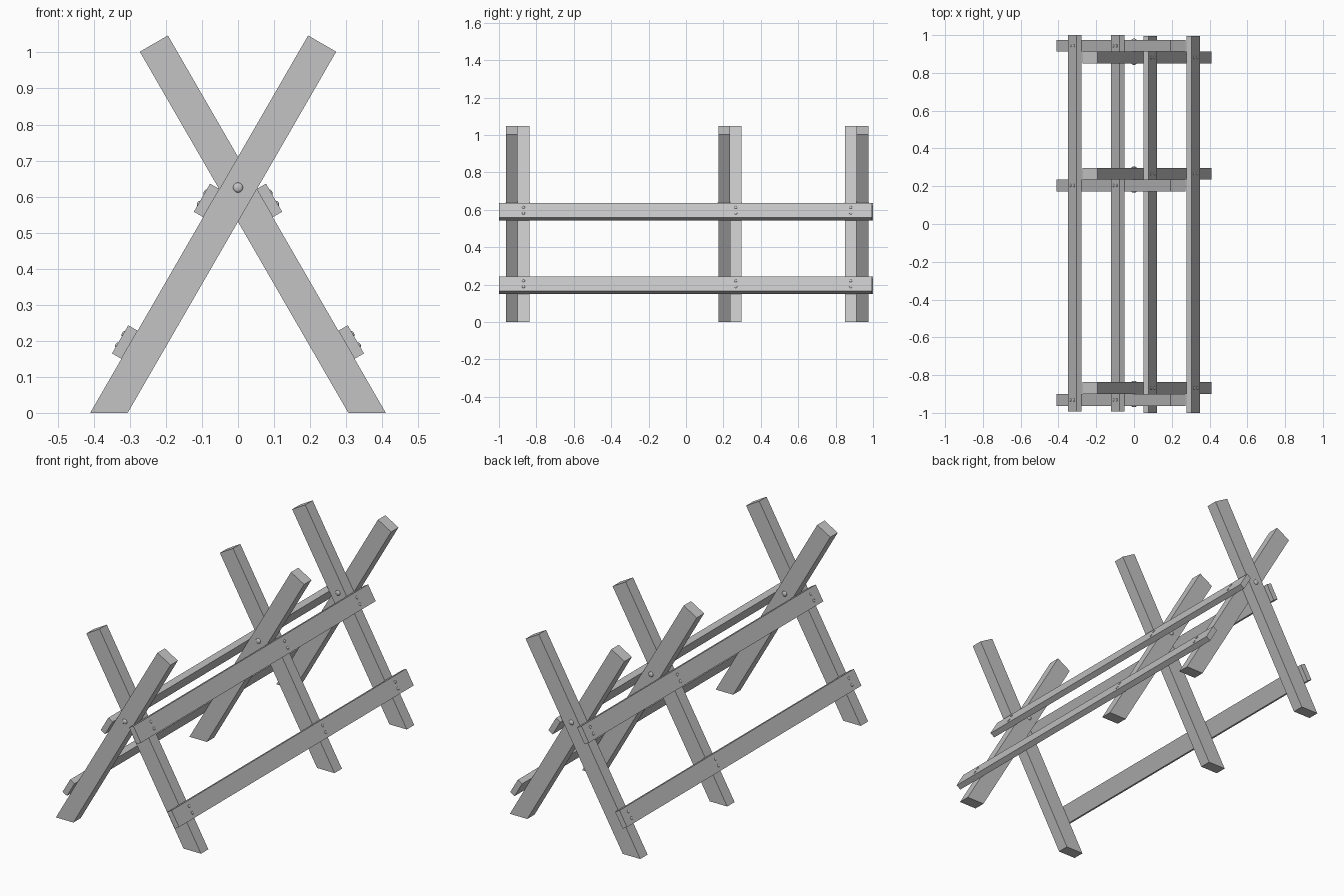
import bpy
import bmesh
from math import radians, sin, cos
from mathutils import Vector, Matrix

cube = bpy.data.objects.get("Cube")
if cube:
    bpy.data.objects.remove(cube, do_unlink=True)

grey = bpy.data.materials.new("plain grey")
grey.use_nodes = True
COLOUR = (0.55, 0.55, 0.55, 1)
grey.diffuse_color = COLOUR
grey.node_tree.nodes["Principled BSDF"].inputs["Base Color"].default_value = COLOUR

LEAN = radians(60)
ALONG = Vector((-cos(LEAN), 0, sin(LEAN)))    # up the leg whose foot is at +x
OUT = Vector((sin(LEAN), 0, cos(LEAN)))       # outward from that leg
FOOT = Vector((0.41, 0, 0))                   # outer foot corner
WIDTH, THICK = 0.09, 0.0625
LENGTH = 1.047 / sin(LEAN)


def finish(name, bm):
    bmesh.ops.recalc_face_normals(bm, faces=bm.faces)
    mesh = bpy.data.meshes.new(name)
    bm.to_mesh(mesh)
    bm.free()
    mesh.materials.append(grey)
    obj = bpy.data.objects.new(name, mesh)
    bpy.context.collection.objects.link(obj)
    return obj


def board(name, profile, y0, y1, side):
    """Extrude an xz profile along y; side -1 mirrors it to -x."""
    bm = bmesh.new()
    face = bm.faces.new([bm.verts.new((p.x * side, y0, p.z)) for p in profile])
    new = bmesh.ops.extrude_face_region(bm, geom=[face])["geom"]
    verts = [v for v in new if isinstance(v, bmesh.types.BMVert)]
    bmesh.ops.translate(bm, vec=(0, y1 - y0, 0), verts=verts)
    return finish(name, bm)


def dome(name, centre, normal, radius, height):
    """Low rounded fastener head sitting on a surface."""
    bm = bmesh.new()
    bmesh.ops.create_uvsphere(bm, u_segments=12, v_segments=8, radius=1)
    turn = normal.to_track_quat("Z", "Y").to_matrix().to_4x4()
    scale = Matrix.Diagonal((radius, radius, height, 1))
    bmesh.ops.transform(bm, verts=bm.verts, matrix=Matrix.Translation(centre) @ turn @ scale)
    for f in bm.faces:
        f.smooth = True
    finish(name, bm)


# Leg outline: level foot, square top
top = FOOT + ALONG * LENGTH
leg = [FOOT, top, top - OUT * WIDTH, FOOT - Vector((WIDTH / sin(LEAN), 0, 0))]

# Crossed legs: joint plane of each trestle and the side its right-footed leg sits on
trestles = {"front": (-0.9, -1), "middle": (0.235, -1), "back": (0.912, 1)}
for place, (y, d) in trestles.items():
    for name, side, way in (("right", -1, d), ("left", 1, -d)):
        board(f"{place}_{name}_leg", leg, *sorted((y, y + way * THICK)), side)
    # Pivot bolt heads on both faces of the crossing
    for way in (-1, 1):
        dome(f"{place}_pivot_bolt", Vector((0, y + way * THICK, 0.625)),
             Vector((0, way, 0)), 0.014, 0.007)

# Long rails lying on the outer faces of the legs
RAIL_W, RAIL_T = 0.09, 0.03
for level, z in (("lower", 0.15), ("upper", 0.543)):
    start = FOOT + ALONG * (z / sin(LEAN))
    end = start + ALONG * RAIL_W
    rail = [start, end, end + OUT * RAIL_T, start + OUT * RAIL_T]
    for name, side, y0, y1 in (("left", 1, -1, 0.995), ("right", -1, -0.992, 1)):
        board(f"{level}_{name}_rail", rail, y0, y1, side)
        # Two screws where the rail meets each leg
        for y, d in trestles.values():
            for t in (0.3, 0.7):
                p = start + ALONG * RAIL_W * t + OUT * RAIL_T
                centre = Vector((p.x * side, y - side * d * THICK / 2, p.z))
                dome(f"{level}_{name}_screw", centre,
                     Vector((OUT.x * side, 0, OUT.z)), 0.008, 0.004)
